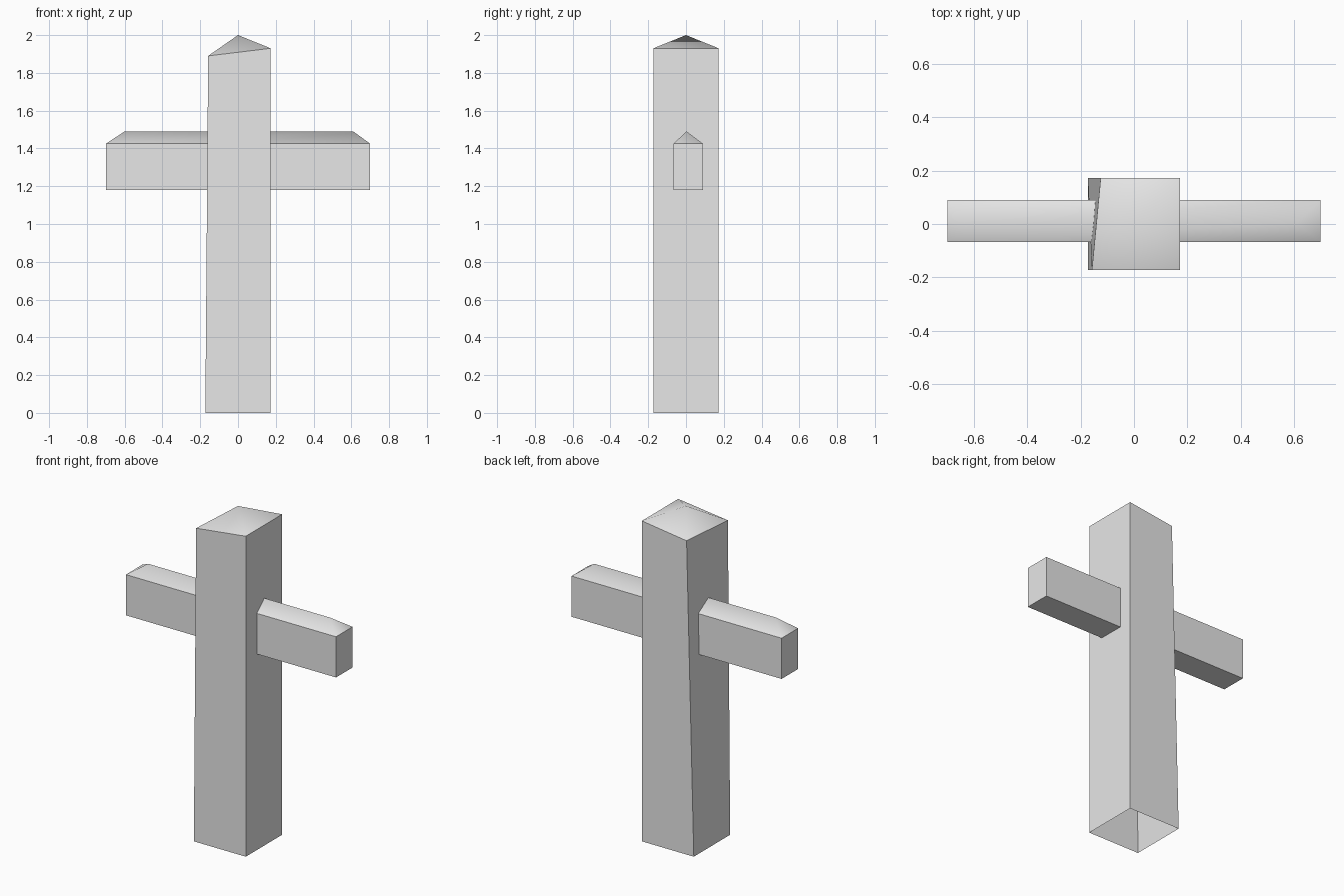
import bpy, bmesh

if "Cube" in bpy.data.objects:
    bpy.data.objects.remove(bpy.data.objects["Cube"], do_unlink=True)

# One plain grey for everything
grey = bpy.data.materials.new("light_grey")
grey.use_nodes = True
colour = (0.8, 0.8, 0.8, 1)
grey.diffuse_color = colour
grey.node_tree.nodes["Principled BSDF"].inputs["Base Color"].default_value = colour


def roofed_beam(name, base, eaves, ridge, floor):
    """Four-sided beam with a smooth hipped roof; ridge has one or two points."""
    bm = bmesh.new()
    low = [bm.verts.new(p) for p in base]
    top = [bm.verts.new(p) for p in eaves]
    peak = [bm.verts.new(p) for p in ridge]
    left, right = peak[0], peak[-1]
    # Corners run front left, front right, back right, back left in x
    peaks = [[right, left], [right], [left, right], [left]]
    for i in range(4):
        j = (i + 1) % 4
        bm.faces.new((low[i], low[j], top[j], top[i]))
        tip = list(dict.fromkeys(peaks[i]))
        roof = bm.faces.new([top[i], top[j]] + tip)
        roof.smooth = True
    if floor:
        bm.faces.new(low[::-1])
    # Only edges between two roof faces stay soft
    for e in bm.edges:
        e.smooth = all(f.smooth for f in e.link_faces)
    mesh = bpy.data.meshes.new(name)
    bm.to_mesh(mesh)
    bm.free()
    mesh.materials.append(grey)
    obj = bpy.data.objects.new(name, mesh)
    bpy.context.collection.objects.link(obj)
    return obj


def rectangle(x, y0, y1, z):
    return [(-x, y0, z), (x, y0, z), (x, y1, z), (-x, y1, z)]


# Upright post: open underneath, one side leaning inward to a lower top
w = 0.173
post_top = [(-0.158, -w, 1.89), (w, -w, 1.93), (w, w, 1.93), (-0.125, w, 1.89)]
roofed_beam("upright_post", rectangle(w, -w, w, 0), post_top, [(0, 0, 2)], False)

# Crossbar with a hipped ridge, passing through the post
roofed_beam("crossbar", rectangle(0.7, -0.067, 0.09, 1.18),
            rectangle(0.7, -0.067, 0.09, 1.425),
            [(-0.6, 0.003, 1.49), (0.61, 0.003, 1.49)], True)
